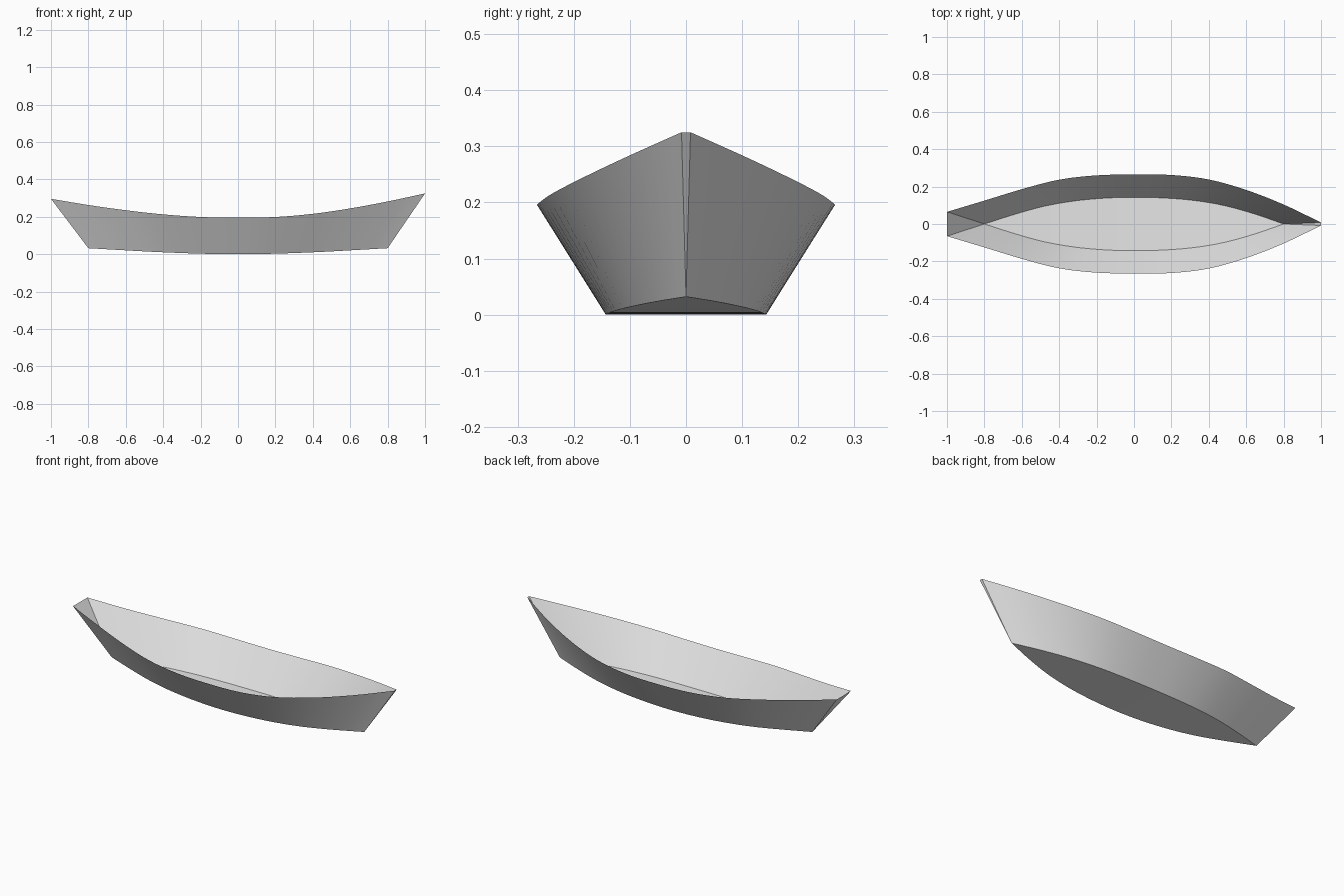
import bpy, bmesh, math
from mathutils import Vector

cube = bpy.data.objects.get("Cube")
if cube:
    bpy.data.objects.remove(cube, do_unlink=True)

# Half breadths and heights at evenly spaced stations, stern (-x) to bow (+x)
SHEER_Y = [0.065, 0.125, 0.186, 0.237, 0.26, 0.265, 0.262, 0.238, 0.182, 0.104, 0.008]
SHEER_Z = [0.296, 0.263, 0.235, 0.213, 0.199, 0.195, 0.199, 0.216, 0.245, 0.282, 0.325]
CHINE_Y = [0, 0.051, 0.095, 0.123, 0.138, 0.143, 0.139, 0.126, 0.099, 0.055, 0]
CHINE_Z = [0.032, 0.023, 0.014, 0.007, 0.002, 0, 0.002, 0.007, 0.014, 0.023, 0.032]
STEPS = 40


def sample(values, t):
    """Smooth curve through evenly spaced values, t from 0 to 1."""
    f = t * (len(values) - 1)
    i = min(int(f), len(values) - 2)
    u = f - i
    b, c = values[i], values[i + 1]
    a = values[i - 1] if i > 0 else 2 * b - c
    d = values[i + 2] if i + 2 < len(values) else 2 * c - b
    return b + u * (c - a + u * (2 * a - 5 * b + 4 * c - d + u * (3 * (b - c) + d - a))) / 2


def edge_line(bm, half_length, ys, zs, side):
    return [bm.verts.new((half_length * (2 * k / STEPS - 1),
                          side * sample(ys, k / STEPS),
                          sample(zs, k / STEPS))) for k in range(STEPS + 1)]


def strip(bm, first, second):
    for k in range(STEPS):
        corners = [first[k], first[k + 1], second[k + 1], second[k]]
        bm.faces.new(list(dict.fromkeys(corners)))


grey = bpy.data.materials.new("hull grey")
grey.use_nodes = True
colour = (0.8, 0.8, 0.8, 1)
grey.diffuse_color = colour
grey.node_tree.nodes["Principled BSDF"].inputs["Base Color"].default_value = colour

# Open hull shell: two flared sides, flat bottom, transom and narrow stem
bm = bmesh.new()
sheer_r = edge_line(bm, 1, SHEER_Y, SHEER_Z, -1)
sheer_l = edge_line(bm, 1, SHEER_Y, SHEER_Z, 1)
chine_r = edge_line(bm, 0.8, CHINE_Y, CHINE_Z, -1)
chine_l = edge_line(bm, 0.8, CHINE_Y, CHINE_Z, 1)
for end in (0, STEPS):
    bm.verts.remove(chine_l[end])
    chine_l[end] = chine_r[end]

strip(bm, chine_r, sheer_r)
strip(bm, sheer_l, chine_l)
strip(bm, chine_l, chine_r)
bm.faces.new((sheer_r[0], sheer_l[0], chine_r[0]))
bm.faces.new((sheer_l[-1], sheer_r[-1], chine_r[-1]))
bmesh.ops.recalc_face_normals(bm, faces=bm.faces[:])
# Make the bottom face downward so the shell points outward
bottom = min(bm.faces, key=lambda f: f.calc_center_median().z)
if bottom.normal.z > 0:
    bmesh.ops.reverse_faces(bm, faces=bm.faces[:])

mesh = bpy.data.meshes.new("boat_hull")
bm.to_mesh(mesh)
bm.free()
mesh.materials.append(grey)
hull = bpy.data.objects.new("boat_hull", mesh)
bpy.context.collection.objects.link(hull)

for obj in bpy.context.selected_objects:
    obj.select_set(False)
hull.select_set(True)
bpy.context.view_layer.objects.active = hull
bpy.ops.object.shade_smooth_by_angle(angle=math.radians(30))
